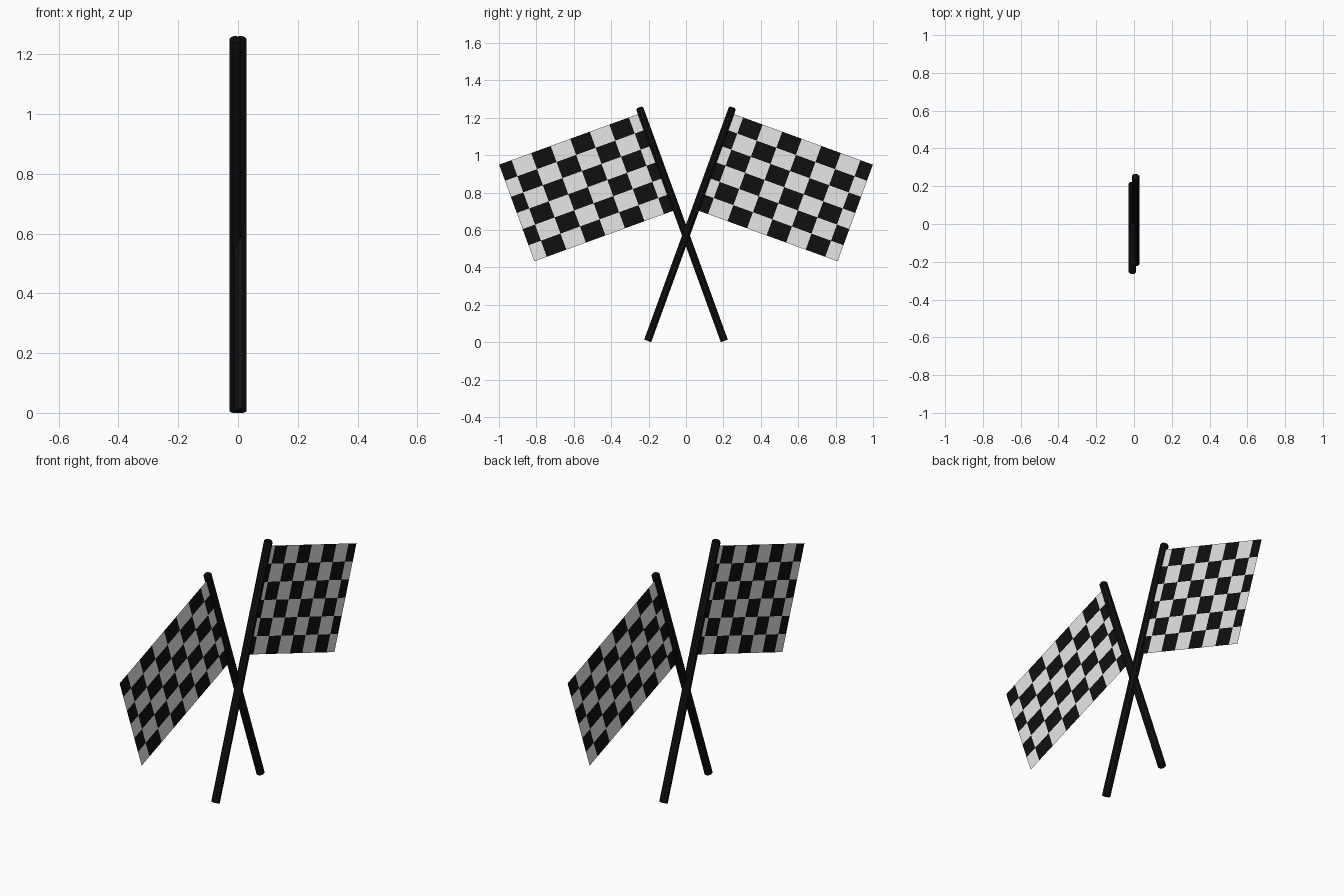
import bpy, bmesh, math

if "Cube" in bpy.data.objects:
    bpy.data.objects.remove(bpy.data.objects["Cube"])

TILT = math.radians(20)      # lean of each pole
CROSS_Z = 0.57               # height where the poles cross
OFFSET = 0.009               # sideways shift so the poles pass each other
RADIUS = 0.02


def material(name, rgb):
    m = bpy.data.materials.new(name)
    m.diffuse_color = (*rgb, 1)
    m.use_nodes = True
    m.node_tree.nodes["Principled BSDF"].inputs["Base Color"].default_value = m.diffuse_color
    return m


black = material("black", (0.005, 0.005, 0.005))
white = material("white", (0.83, 0.83, 0.83))


def place(side, x, u, v):
    """u = outward from the pole, v = along the pole from the crossing."""
    return (side * OFFSET + x,
            side * (u * math.cos(TILT) + v * math.sin(TILT)),
            CROSS_Z + v * math.cos(TILT) - u * math.sin(TILT))


def finish(bm, name, mats):
    bmesh.ops.recalc_face_normals(bm, faces=bm.faces)
    me = bpy.data.meshes.new(name)
    bm.to_mesh(me)
    bm.free()
    for m in mats:
        me.materials.append(m)
    ob = bpy.data.objects.new(name, me)
    bpy.context.collection.objects.link(ob)
    return ob


def pole(side, name, sides=8):
    # octagonal rod with a small chamfer at the top
    bm = bmesh.new()
    rings = []
    for v, r in ((-0.599, RADIUS), (0.721, RADIUS), (0.73, RADIUS * 0.65)):
        ring = []
        for i in range(sides):
            a = math.tau * (i + 0.5) / sides
            k = r / math.cos(math.pi / sides)
            ring.append(bm.verts.new(place(side, k * math.cos(a), k * math.sin(a), v)))
        rings.append(ring)
    for lo, hi in zip(rings, rings[1:]):
        for i in range(sides):
            j = (i + 1) % sides
            bm.faces.new((lo[i], lo[j], hi[j], hi[i]))
    bm.faces.new(rings[0])
    bm.faces.new(rings[-1])
    finish(bm, name, [black])


def flag(side, name):
    # flat sheet cut into a checkerboard, with narrower end columns
    us = [0.0] + [0.071 + 0.1112 * k for k in range(7)] + [0.809]
    rows = 6
    vs = [0.698 - 0.55 * r / rows for r in range(rows + 1)]
    bm = bmesh.new()
    grid = [[bm.verts.new(place(side, 0, u, v)) for u in us] for v in vs]
    for r in range(rows):
        for c in range(len(us) - 1):
            f = bm.faces.new((grid[r][c], grid[r][c + 1],
                              grid[r + 1][c + 1], grid[r + 1][c]))
            f.material_index = (r + c) % 2
    finish(bm, name, [white, black])


for side, label in ((1, "right"), (-1, "left")):
    pole(side, label + "_pole")
    flag(side, label + "_checkered_flag")
